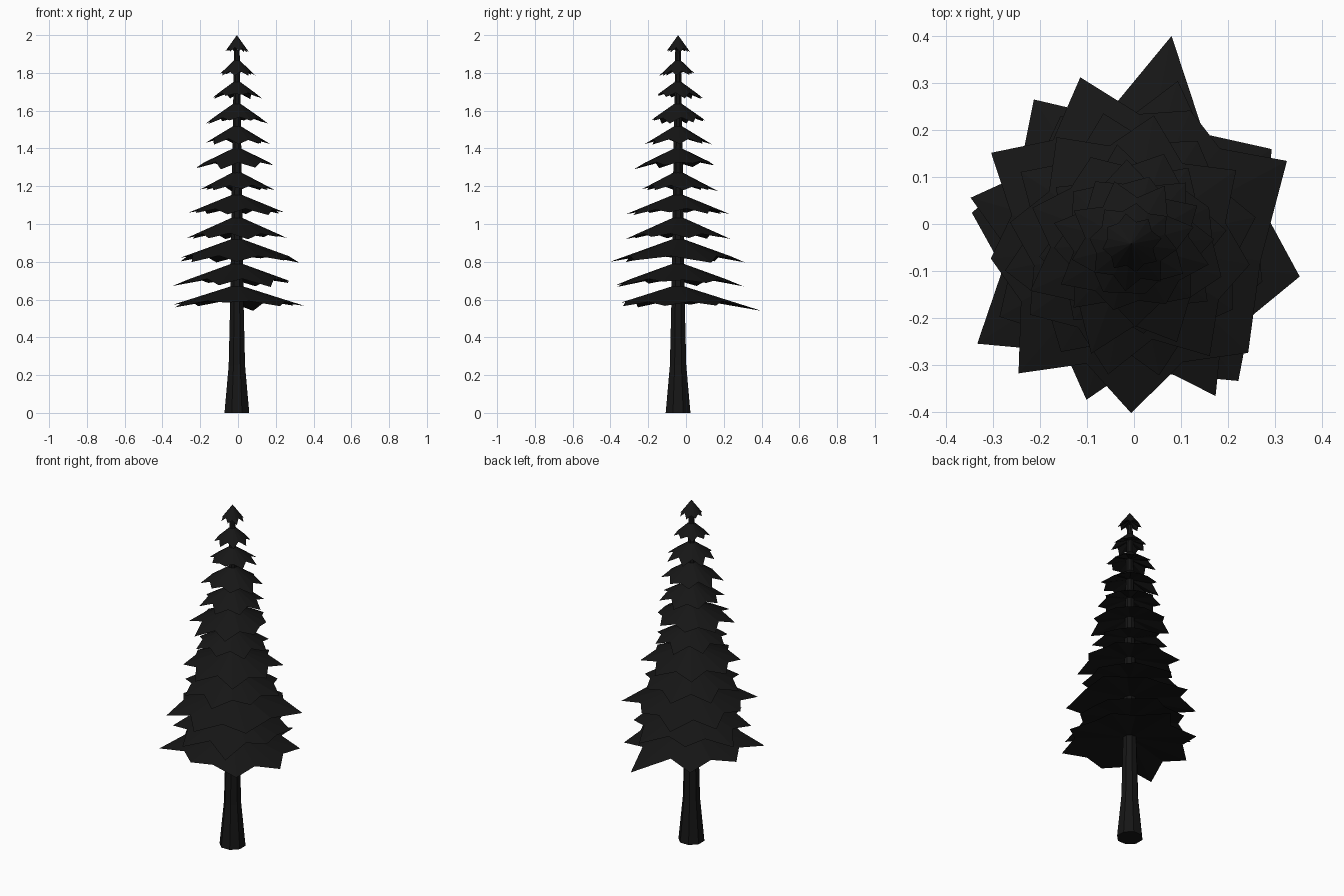
import bpy, bmesh, math, random

if "Cube" in bpy.data.objects:
    bpy.data.objects.remove(bpy.data.objects["Cube"])

random.seed(4)
CX, CY = -0.006, -0.042          # trunk axis

black = bpy.data.materials.new("near_black")
black.diffuse_color = (0.008, 0.008, 0.008, 1)
black.use_nodes = True
black.node_tree.nodes["Principled BSDF"].inputs["Base Color"].default_value = black.diffuse_color


def finish(bm, name):
    bmesh.ops.recalc_face_normals(bm, faces=bm.faces)
    me = bpy.data.meshes.new(name)
    bm.to_mesh(me)
    bm.free()
    me.materials.append(black)
    ob = bpy.data.objects.new(name, me)
    ob.location = (CX, CY, 0)
    bpy.context.collection.objects.link(ob)


# Trunk: flared base, long taper
def trunk(profile, sides=8):
    bm = bmesh.new()
    rings = []
    for z, r in profile:
        rings.append([bm.verts.new((r * math.cos(math.tau * (i + .5) / sides),
                                    r * math.sin(math.tau * (i + .5) / sides), z))
                      for i in range(sides)])
    for a, b in zip(rings, rings[1:]):
        for i in range(sides):
            j = (i + 1) % sides
            bm.faces.new((a[i], a[j], b[j], b[i]))
    bm.faces.new(rings[0][::-1])
    bm.faces.new(rings[-1])
    finish(bm, "trunk")


# Branch tier: eight-pointed shallow cone with a hollowed underside
def tier(name, apex, drop, tips):
    bm = bmesh.new()
    mean = sum(r for _, r in tips) / len(tips)
    slope = drop / mean
    rim = []
    for k, (a, r) in enumerate(tips):
        a2 = tips[(k + 1) % len(tips)][0]
        mid = a + ((a2 - a) % 360) / 2
        for ang, rad in ((a, r), (mid, mean * random.uniform(.74, .81))):
            t = math.radians(ang)
            rim.append(bm.verts.new((rad * math.cos(t), rad * math.sin(t),
                                     apex - slope * rad)))
    top = bm.verts.new((0, 0, apex))
    under = bm.verts.new((0, 0, apex - drop * .55))
    for i, v in enumerate(rim):
        w = rim[(i + 1) % len(rim)]
        bm.faces.new((v, w, top))
        bm.faces.new((w, v, under))
    finish(bm, name)


# Tip radii from the reach in +x, +y, -x, -y
def spread(offset, reach):
    tips = []
    for k in range(8):
        a = offset + 45 * k
        q = (a % 360) / 90
        i, f = int(q), q % 1
        r = reach[i] * (1 - f) + reach[(i + 1) % 4] * f
        tips.append((a, r * random.uniform(.95, 1.06)))
    return tips


trunk([(0, .071), (.25, .047), (.6, .038), (1.2, .029), (1.92, .016)])

lower = [
    (.68, .115, [34, 79, 124, 169, 213, 259, 308, 349],
     [.36, .45, .37, .345, .39, .31, .37, .365]),
    (.80, .12, [29, 74, 119, 164, 209, 254, 299, 344],
     [.31, .36, .31, .355, .32, .345, .37, .29]),
    (.93, .125, [28, 66, 107, 147, 186, 229, 270, 317],
     [.375, .31, .37, .355, .30, .365, .36, .34]),
]
for n, (z, d, angles, radii) in enumerate(lower, 1):
    tier(f"branch_tier_{n}", z, d, list(zip(angles, radii)))

upper = [
    (1.045, .12, 12, (.255, .28, .27, .29)),
    (1.165, .11, 35, (.265, .28, .26, .29)),
    (1.285, .105, 8, (.205, .21, .20, .195)),
    (1.41, .105, 25, (.18, .21, .22, .24)),
    (1.53, .105, 3, (.18, .18, .165, .18)),
    (1.65, .11, 30, (.175, .15, .18, .145)),
    (1.765, .095, 15, (.14, .145, .14, .10)),
    (1.88, .09, 38, (.095, .085, .09, .10)),
    (2.0, .088, 10, (.063, .063, .06, .063)),
]
for n, (z, d, off, reach) in enumerate(upper, 4):
    tier(f"branch_tier_{n}", z, d, spread(off, reach))
